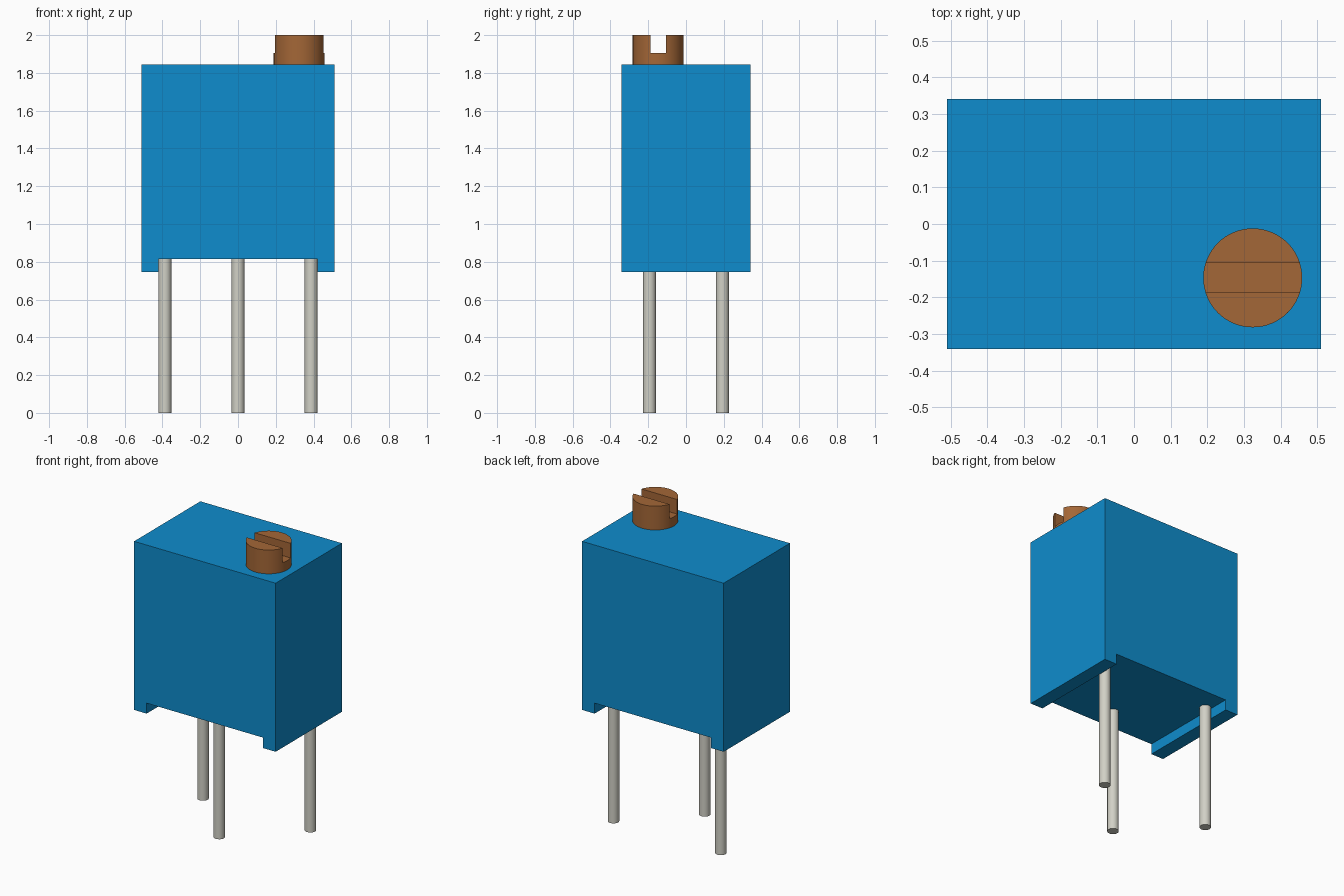
import bpy, bmesh
from math import pi, cos, sin, radians

default = bpy.data.objects.get("Cube")
if default:
    bpy.data.objects.remove(default, do_unlink=True)


def material(name, rgb):
    mat = bpy.data.materials.new(name)
    mat.use_nodes = True
    color = (*rgb, 1)
    mat.diffuse_color = color
    mat.node_tree.nodes["Principled BSDF"].inputs["Base Color"].default_value = color
    return mat


blue = material("blue plastic", (0.0045, 0.265, 0.61))
brass = material("brown brass", (0.37, 0.135, 0.038))
metal = material("pale grey metal", (0.64, 0.635, 0.565))


def prism(name, outline, direction, mat):
    """Extrude a closed outline of 3D points along a direction."""
    bm = bmesh.new()
    face = bm.faces.new([bm.verts.new(p) for p in outline])
    moved = bmesh.ops.extrude_face_region(bm, geom=[face], use_keep_orig=True)["geom"]
    bmesh.ops.translate(bm, vec=direction,
                        verts=[v for v in moved if isinstance(v, bmesh.types.BMVert)])
    bmesh.ops.recalc_face_normals(bm, faces=bm.faces)
    mesh = bpy.data.meshes.new(name)
    bm.to_mesh(mesh)
    bm.free()
    obj = bpy.data.objects.new(name, mesh)
    bpy.context.collection.objects.link(obj)
    mesh.materials.append(mat)
    return obj


def smooth(obj):
    bpy.ops.object.select_all(action='DESELECT')
    obj.select_set(True)
    bpy.context.view_layer.objects.active = obj
    bpy.ops.object.shade_smooth_by_angle(angle=radians(30))


def cylinder(name, x, y, radius, bottom, top, sides, mat):
    ring = [(x + radius * cos(2 * pi * i / sides),
             y + radius * sin(2 * pi * i / sides), bottom) for i in range(sides)]
    return prism(name, ring, (0, 0, top - bottom), mat)


# Housing: block with a shallow channel between two feet
half_w, half_d, foot = 0.51, 0.341, 0.42
base, channel, roof = 0.747, 0.815, 1.845
right_side = [(half_w, roof), (half_w, base), (foot, base), (foot, channel)]
profile = right_side + [(-x, z) for x, z in reversed(right_side)]
prism("housing", [(x, -half_d, z) for x, z in profile], (0, 2 * half_d, 0), blue)

# Adjustment screw: slotted cylinder on the roof
sx, sy, radius, slot = 0.324, -0.147, 0.135, 0.04
screw = cylinder("adjustment_screw", sx, sy, radius, roof, 2.0, 64, brass)
cutter = prism("slot_cutter", [(sx - 0.2, sy + y, z) for y, z in
               ((-slot, 1.905), (slot, 1.905), (slot, 2.1), (-slot, 2.1))],
               (0.4, 0, 0), brass)
cutter.hide_render = True
cut = screw.modifiers.new("slot", 'BOOLEAN')
cut.operation = 'DIFFERENCE'
cut.solver = 'EXACT'
cut.object = cutter
bpy.context.view_layer.objects.active = screw
bpy.ops.object.modifier_apply(modifier=cut.name)
bpy.data.objects.remove(cutter, do_unlink=True)
smooth(screw)

# Three staggered pins
for name, x, y in (("right_pin", -0.387, 0.193), ("middle_pin", 0, -0.193),
                   ("left_pin", 0.387, 0.193)):
    smooth(cylinder(name, x, y, 0.034, 0, channel, 32, metal))
